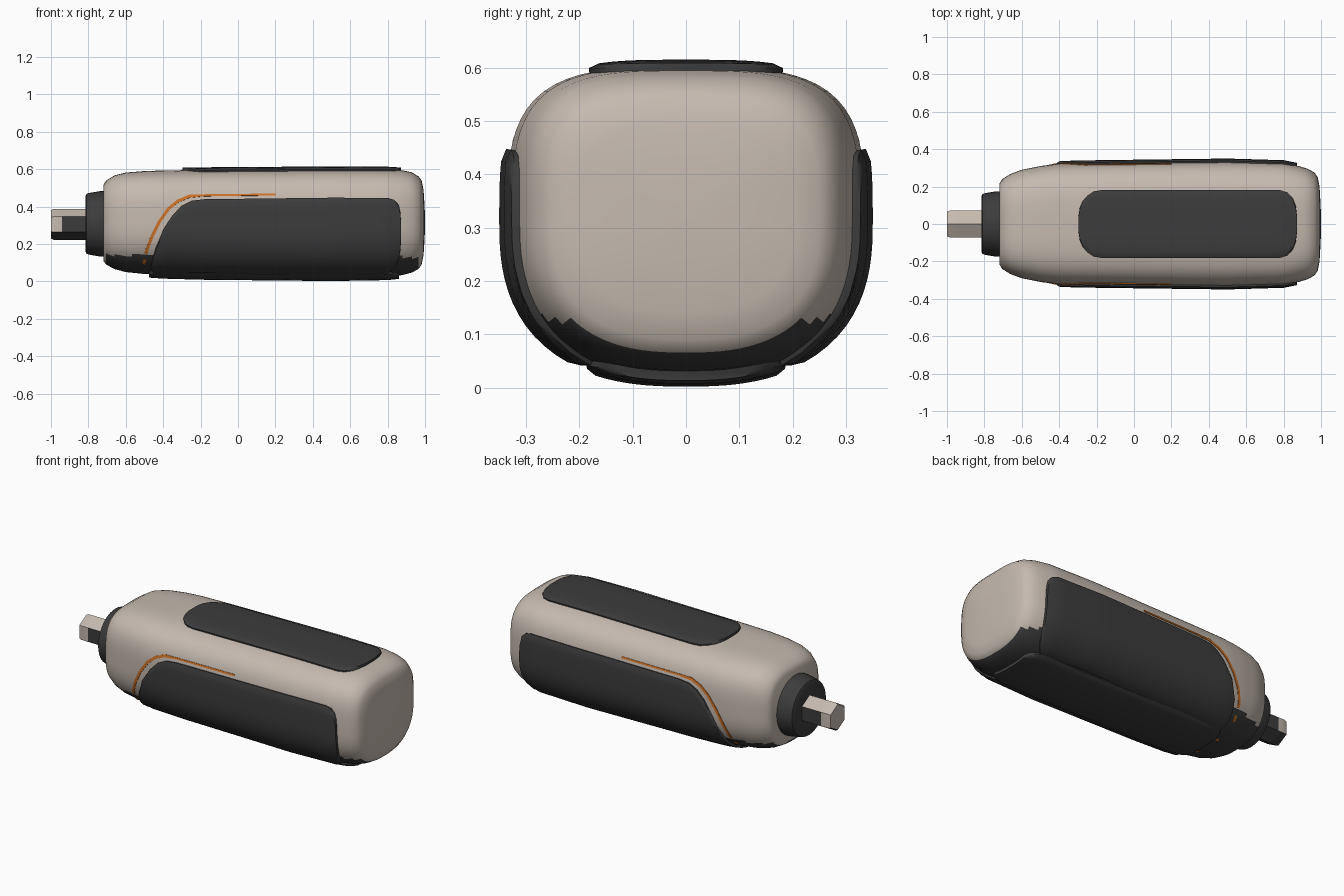
import bpy, bmesh, math
from mathutils import Vector

if "Cube" in bpy.data.objects:
    bpy.data.objects.remove(bpy.data.objects["Cube"])


def material(name, col):
    m = bpy.data.materials.new(name)
    m.diffuse_color = (*col, 1)
    m.use_nodes = True
    m.node_tree.nodes["Principled BSDF"].inputs["Base Color"].default_value = m.diffuse_color
    return m


BEIGE = material("warm beige", (0.56, 0.49, 0.43))
DARK = material("charcoal", (0.045, 0.045, 0.045))
ORANGE = material("orange", (0.62, 0.17, 0.02))

# Body stations: x, half width, top z, bottom z
BODY = [(-.72, .215, .515, .11), (-.705, .24, .54, .09), (-.66, .268, .567, .066),
        (-.6, .29, .582, .05), (-.5, .31, .59, .04), (-.4, .322, .593, .033),
        (-.2, .326, .596, .027), (.5, .335, .601, .02), (.8, .326, .6, .025),
        (.88, .31, .594, .034), (.93, .295, .583, .048), (.965, .275, .562, .066),
        (.982, .25, .54, .09), (.992, .2, .49, .14), (.998, .1, .4, .23),
        (1.0, .01, .32, .31)]


def lerp(table, x):
    """Linear lookup in a table whose first column is x."""
    if x <= table[0][0]:
        return table[0][1:]
    for a, b in zip(table, table[1:]):
        if x <= b[0]:
            t = (x - a[0]) / (b[0] - a[0])
            return tuple(p + (q - p) * t for p, q in zip(a[1:], b[1:]))
    return table[-1][1:]


def dims(x):
    hy, top, bot = lerp(BODY, x)
    return hy, (top + bot) / 2, (top - bot) / 2


def power(s):
    return 3.5 if s > 0 else 2.55


def surf(x, a, off=0.0, side=1):
    """Point on the body at angle a, pushed out by off."""
    hy, zc, hz = dims(x)
    c, s = math.cos(a), math.sin(a)
    n = power(s)
    r = (abs(c) ** n + abs(s) ** n) ** (-1 / n)
    c, s = c * r, s * r
    g = Vector((math.copysign(abs(c) ** (n - 1), c) / hy,
                math.copysign(abs(s) ** (n - 1), s) / hz)).normalized()
    return Vector((x, side * (hy * c + off * g.x), zc + hz * s + off * g.y))


def angle_z(x, z):
    hy, zc, hz = dims(x)
    s = max(-.99, min(.99, (z - zc) / hz))
    n = power(s)
    return math.atan2(s, (1 - abs(s) ** n) ** (1 / n))


def angle_y(x, y, sign):
    c = min(.99, y / dims(x)[0])
    n = power(sign)
    return math.atan2(sign * (1 - c ** n) ** (1 / n), c)


def loft(name, rings, mats, rule=None, sharp=40):
    """Closed rings joined by quads and capped at both ends."""
    bm = bmesh.new()
    vs = [[bm.verts.new(p) for p in ring] for ring in rings]
    for a, b in zip(vs, vs[1:]):
        for i in range(len(a)):
            j = (i + 1) % len(a)
            bm.faces.new((a[i], a[j], b[j], b[i]))
    bm.faces.new(vs[0])
    bm.faces.new(vs[-1])
    bmesh.ops.recalc_face_normals(bm, faces=bm.faces)
    for f in bm.faces:
        f.smooth = True
        if rule:
            f.material_index = rule(f)
    me = bpy.data.meshes.new(name)
    bm.to_mesh(me)
    bm.free()
    for m in mats:
        me.materials.append(m)
    me.set_sharp_from_angle(angle=math.radians(sharp))
    ob = bpy.data.objects.new(name, me)
    bpy.context.collection.objects.link(ob)
    return ob


def samples(table, step=.06):
    xs = []
    for a, b in zip(table, table[1:]):
        k = max(1, math.ceil((b[0] - a[0]) / step))
        xs += [a[0] + (b[0] - a[0]) * i / k for i in range(k)]
    return xs + [table[-1][0]]


def panel(name, outline, angles, off, side=1):
    """Raised pad on the body; outline rows are x plus its edge values."""
    rings = []
    for x in samples(outline):
        lo, hi = angles(x, *lerp(outline, x))
        ring = [surf(x, lo, -.015, side), surf(x, lo, off * .6, side)]
        ring += [surf(x, lo + (hi - lo) * i / 20, off, side) for i in range(1, 20)]
        ring += [surf(x, hi, off * .6, side), surf(x, hi, -.015, side)]
        rings.append(ring)
    loft(name, rings, [DARK])


# Main housing, dark where it faces down
xs = samples(BODY, .035)
loft("housing", [[surf(x, 2 * math.pi * (i + .5) / 96) for i in range(96)] for x in xs],
     [BEIGE, DARK], lambda f: 1 if f.normal.z < -.58 else 0)

# Side grips: x, lower z, upper z
GRIP = [(-.465, .075, .09), (-.455, .06, .13), (-.44, .053, .18), (-.4, .05, .275),
        (-.35, .05, .355), (-.3, .05, .405), (-.25, .05, .43), (-.18, .05, .438),
        (.5, .05, .446), (.8, .05, .445), (.835, .075, .435), (.858, .12, .41),
        (.868, .17, .37), (.872, .22, .31)]
# Centre line of the orange trim: x, z
TRIM = [(-.508, .035), (-.503, .1), (-.487, .17), (-.46, .24), (-.42, .32),
        (-.37, .39), (-.32, .43), (-.26, .455), (-.18, .46), (0, .462), (.2, .464)]
for side, label in ((-1, "front"), (1, "back")):
    panel(label + "_grip", GRIP, lambda x, a, b: (angle_z(x, a), angle_z(x, b)), .015, side)
    rings = []
    for i, (x, z) in enumerate(TRIM):
        p, q = TRIM[max(0, i - 1)], TRIM[min(len(TRIM) - 1, i + 1)]
        d = Vector((q[0] - p[0], q[1] - p[1])).normalized()
        w = .008 if x < -.2 else .005
        ring = []
        for k, off in ((1, -.006), (1, .004), (-1, .004), (-1, -.006)):
            px, pz = x - d.y * w * k, z + d.x * w * k
            ring.append(surf(px, angle_z(px, pz), off, side))
        rings.append(ring)
    loft(label + "_trim", rings, [ORANGE])

# Top and bottom pads: x, half width
TOP = [(-.297, .04), (-.29, .085), (-.275, .12), (-.25, .15), (-.215, .173), (-.17, .18),
       (.78, .18), (.82, .168), (.85, .135), (.865, .095), (.872, .04)]
BOTTOM = [(-.475, .13), (-.465, .155), (-.44, .175), (-.4, .182),
          (.76, .182), (.81, .172), (.845, .15), (.86, .12)]


def top_angles(x, y):
    a = angle_y(x, y, 1)
    return a, math.pi - a


def bottom_angles(x, y):
    a = angle_y(x, y, -1)
    return -math.pi - a, a


panel("top_pad", TOP, top_angles, .014)
panel("bottom_pad", BOTTOM, bottom_angles, .018)


def round_rings(profile, n, ry=1, zc=.308, turn=0):
    return [[(x, r * ry * math.cos(2 * math.pi * i / n + turn),
              zc + r * math.sin(2 * math.pi * i / n + turn)) for i in range(n)]
            for x, r in profile]


# Collar and hexagonal drive shaft
loft("collar", round_rings([(-.7, .175), (-.735, .175), (-.79, .166), (-.81, .16),
                            (-.815, .15), (-.815, .09)], 40), [DARK])
loft("drive_shaft", round_rings([(-.78, .083), (-.94, .083), (-.985, .083), (-1, .076)],
                                6, 1, .305, math.pi / 6), [BEIGE, DARK],
     lambda f: 1 if f.normal.z < -.3 or
     (abs(f.normal.z) < .3 and abs(f.normal.y) > .5 and f.calc_center_median().x > -.95) else 0, 30)
